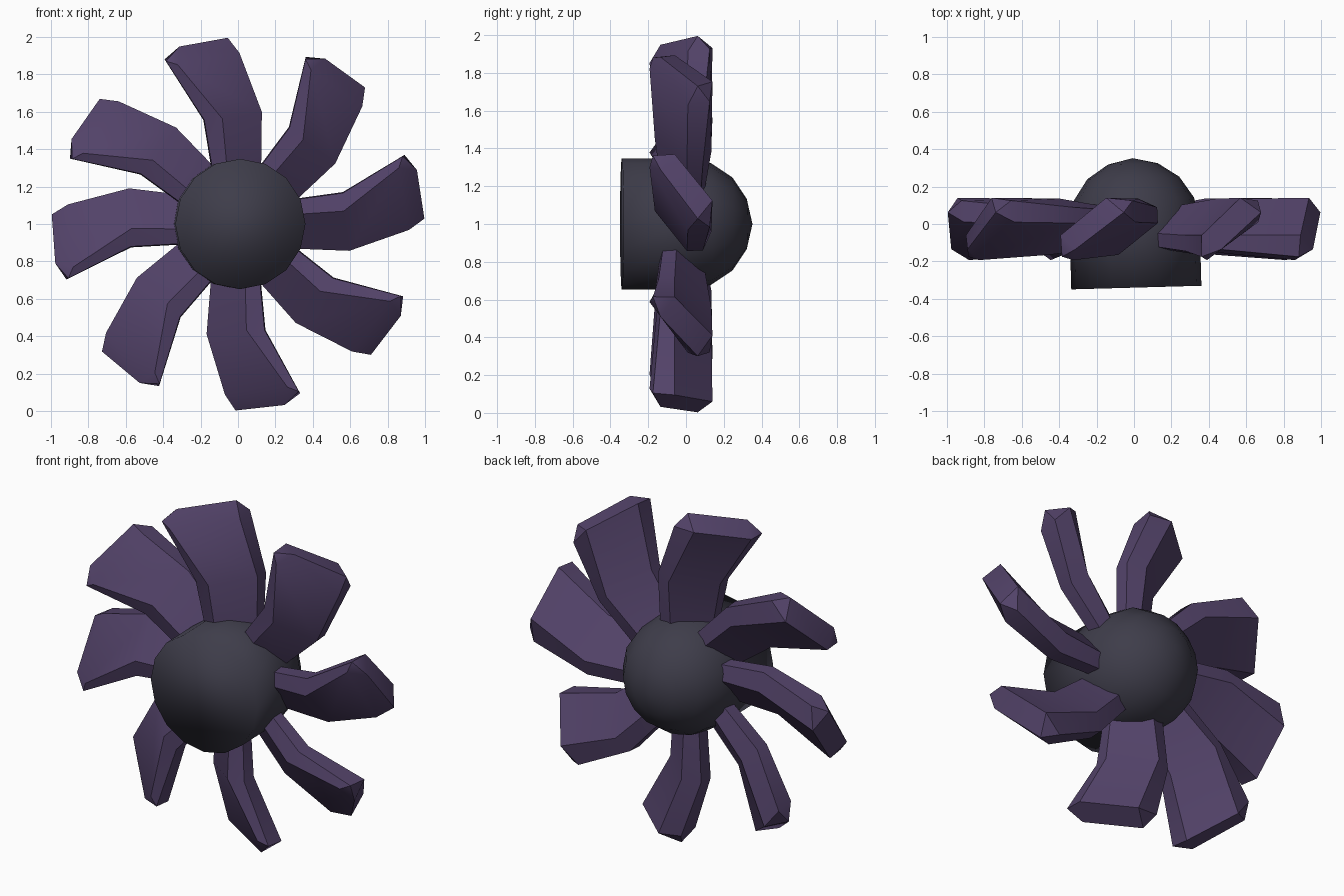
import bpy, bmesh
from math import sin, cos, pi, radians

if "Cube" in bpy.data.objects:
    bpy.data.objects.remove(bpy.data.objects["Cube"])


def material(name, color):
    m = bpy.data.materials.new(name)
    m.diffuse_color = (*color, 1)
    m.use_nodes = True
    m.node_tree.nodes["Principled BSDF"].inputs["Base Color"].default_value = m.diffuse_color
    return m


def finish(bm, name, mat, sharp_angle):
    bmesh.ops.recalc_face_normals(bm, faces=bm.faces)
    me = bpy.data.meshes.new(name)
    bm.to_mesh(me)
    bm.free()
    me.materials.append(mat)
    ob = bpy.data.objects.new(name, me)
    bpy.context.collection.objects.link(ob)
    bpy.ops.object.select_all(action='DESELECT')
    bpy.context.view_layer.objects.active = ob
    ob.select_set(True)
    bpy.ops.object.shade_smooth_by_angle(angle=radians(sharp_angle))
    return ob


purple = material("blade_purple", (0.085, 0.055, 0.14))
dark = material("hub_dark", (0.048, 0.046, 0.068))

# Hub: flat-fronted barrel with a domed back, revolved around y
SIDES, R = 16, 0.348
profile = [(R, -0.34), (R, 0.0)]
profile += [(R * cos(i * pi / 8), R * sin(i * pi / 8)) for i in range(1, 4)]
bm = bmesh.new()
rings = [[bm.verts.new((r * cos(2 * pi * k / SIDES), y, r * sin(2 * pi * k / SIDES)))
          for k in range(SIDES)] for r, y in profile]
for a, b in zip(rings, rings[1:]):
    for k in range(SIDES):
        j = (k + 1) % SIDES
        bm.faces.new((a[k], a[j], b[j], b[k]))
bm.faces.new(rings[0])
pole = bm.verts.new((0, 0.352, 0))
for k in range(SIDES):
    bm.faces.new((rings[-1][k], rings[-1][(k + 1) % SIDES], pole))
hub = finish(bm, "hub", dark, 100)
hub.location = (0.003, 0, 1)
hub.rotation_euler = (0, 0, radians(1.6))

# Six-sided blade sections: (radial, tangential, axial) per corner
SECTIONS = [
    [(0.18, 0.035, -0.125), (0.18, 0.105, -0.11), (0.18, 0.11, -0.045),
     (0.18, -0.05, 0.085), (0.18, -0.13, 0.07), (0.18, -0.135, 0.0)],
    [(0.567, 0.045, -0.165), (0.567, 0.142, -0.145), (0.567, 0.147, -0.06),
     (0.58, -0.063, 0.135), (0.587, -0.164, 0.09), (0.589, -0.168, 0.005)],
    [(0.872, 0.264, -0.193), (0.895, 0.325, -0.175), (0.905, 0.332, -0.06),
     (0.94, 0.085, 0.14), (0.925, -0.055, 0.125), (0.912, -0.07, 0.01)],
]
RIDGE = [(0.968, 0.248, -0.135), (0.997, -0.013, 0.062)]


def blade(name, degrees):
    t = radians(degrees)
    bm = bmesh.new()

    def vert(p):
        u, v, y = p
        return bm.verts.new((u * cos(t) - v * sin(t), y, 1 + u * sin(t) + v * cos(t)))

    loops = [[vert(p) for p in s] for s in SECTIONS]
    for a, b in zip(loops, loops[1:]):
        for k in range(6):
            j = (k + 1) % 6
            bm.faces.new((a[k], a[j], b[j], b[k]))
    bm.faces.new(loops[0])
    # hipped tip
    c = loops[-1]
    lead, trail = map(vert, RIDGE)
    for end, i in ((lead, 0), (trail, 3)):
        bm.faces.new((c[i], c[i + 1], end))
        bm.faces.new((c[i + 1], c[i + 2], end))
    bm.faces.new((c[2], c[3], trail, lead))
    bm.faces.new((c[5], c[0], lead, trail))
    finish(bm, name, purple, 32)


# Eight slightly unevenly spaced blades
for n, deg in enumerate([93.9, 47.8, 2.4, -43.8, -90, -136.1, 177.8, 138.6]):
    blade(f"blade_{n + 1}", deg)
